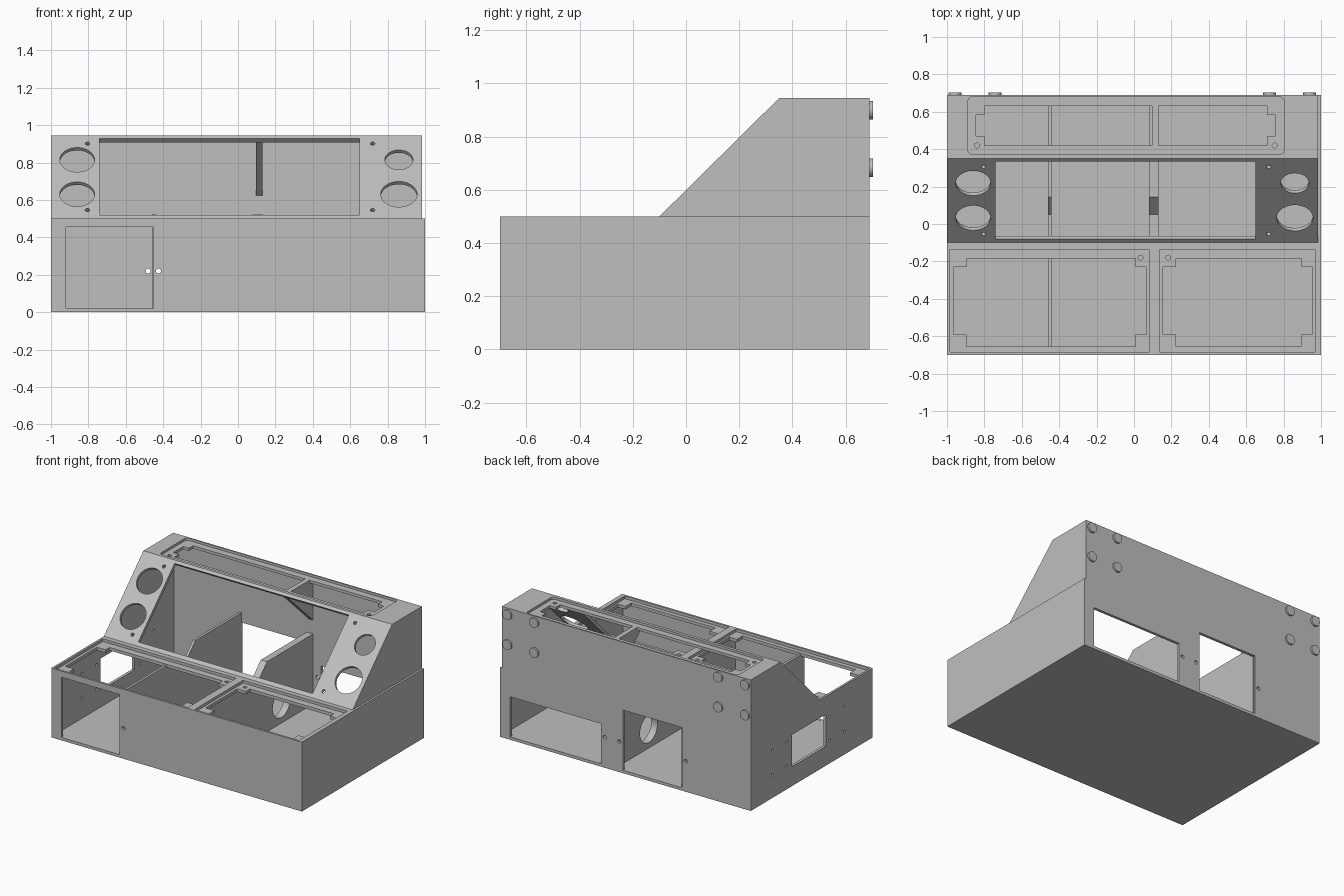
import bpy, bmesh, math
from mathutils import Vector, Matrix

old = bpy.data.objects.get("Cube")
if old:
    bpy.data.objects.remove(old)

grey = bpy.data.materials.new("plain grey")
grey.use_nodes = True
colour = (0.52, 0.52, 0.52, 1)
grey.diffuse_color = colour
grey.node_tree.nodes["Principled BSDF"].inputs["Base Color"].default_value = colour


def finish(bm, name):
    bmesh.ops.recalc_face_normals(bm, faces=bm.faces)
    mesh = bpy.data.meshes.new(name)
    bm.to_mesh(mesh)
    bm.free()
    mesh.materials.append(grey)
    ob = bpy.data.objects.new(name, mesh)
    bpy.context.collection.objects.link(ob)
    return ob


def box(x, y, z, name="cutter", tilt=0, round_by=0):
    """Box from (min, max) ranges, optionally tilted about x through its centre."""
    bm = bmesh.new()
    bmesh.ops.create_cube(bm, size=1)
    size = Matrix.Diagonal([r[1] - r[0] for r in (x, y, z)] + [1])
    mid = Matrix.Translation([(r[0] + r[1]) / 2 for r in (x, y, z)])
    bm.transform(mid @ Matrix.Rotation(tilt, 4, 'X') @ size)
    if round_by:
        upright = [e for e in bm.edges if abs(e.verts[0].co.z - e.verts[1].co.z) > 0.001]
        bmesh.ops.bevel(bm, geom=upright, offset=round_by, segments=6, profile=0.5, affect='EDGES')
    return finish(bm, name)


def rod(centre, direction, radius, length, name="cutter"):
    bm = bmesh.new()
    bmesh.ops.create_cone(bm, cap_ends=True, segments=40, radius1=radius, radius2=radius, depth=length)
    turn = Vector(direction).to_track_quat('Z', 'Y').to_matrix().to_4x4()
    bm.transform(Matrix.Translation(centre) @ turn)
    return finish(bm, name)


def prism(profile, x0, x1, name="cutter"):
    """Side profile of (y, z) points extruded across x."""
    bm = bmesh.new()
    face = bm.faces.new([bm.verts.new((x0, y, z)) for y, z in profile])
    new = bmesh.ops.extrude_face_region(bm, geom=[face])["geom"]
    bmesh.ops.translate(bm, vec=(x1 - x0, 0, 0), verts=[v for v in new if isinstance(v, bmesh.types.BMVert)])
    return finish(bm, name)


def cut(ob, *cutters):
    for c in cutters:
        mod = ob.modifiers.new("cut", 'BOOLEAN')
        mod.operation, mod.solver, mod.object = 'DIFFERENCE', 'EXACT', c
        bpy.context.view_layer.objects.active = ob
        bpy.ops.object.modifier_apply(modifier=mod.name)
        bpy.data.objects.remove(c)


X, Y, Z = (1, 0, 0), (0, 1, 0), (0, 0, 1)
SLOPE = (0, -1, 1)
parts = []

# Lower case: hollow tray, open beneath the console
lower = box((-1, 1), (-0.7, 0.69), (0, 0.5), "lower_case")
cut(lower,
    box((-0.98, 0.98), (-0.68, 0.67), (0.02, 0.458)),
    box((-0.98, 0.965), (-0.07, 0.67), (0.4, 0.6)))

# Two lid recesses with corner tabs and screw holes
for x0, x1 in ((-0.985, 0.08), (0.135, 0.968)):
    cut(lower,
        box((x0, x1), (-0.685, -0.135), (0.48, 0.6)),
        box((x0 + 0.02, x1 - 0.013), (-0.59, -0.23), (0.4, 0.6)),
        box((x0 + 0.09, x1 - 0.073), (-0.655, -0.185), (0.4, 0.6)))
    for x in (x0 + 0.048, x1 - 0.045):
        for y in (-0.18, -0.632):
            cut(lower, rod((x, y, 0.48), Z, 0.013, 0.2))

# Rectangular ports in the front and back, each with a screw hole either side
for x0, x1, top, y in ((-0.92, -0.455, 0.455, -0.69), (-0.45, 0.02, 0.455, 0.68), (0.195, 0.92, 0.31, 0.68)):
    cut(lower, box((x0, x1), (y - 0.05, y + 0.05), (0.021, top)))
    for x in (x0 - 0.03, x1 + 0.03):
        cut(lower, rod((x, y, 0.22), Y, 0.013, 0.1))

# Round back port and right side window with its screw holes
cut(lower,
    rod((-0.73, 0.68, 0.25), Y, 0.078, 0.1),
    box((-1.05, -0.95), (-0.165, 0.22), (0.14, 0.37)))
for y in (-0.38, -0.21, 0.28, 0.44):
    for z in (0.165, 0.34):
        cut(lower, rod((-0.99, y, z), X, 0.01, 0.1))
parts.append(lower)

# Sloped upper console
upper = prism([(-0.1, 0.5), (0.35, 0.945), (0.69, 0.945), (0.69, 0.5)], -1, 0.985, "upper_console")
cut(upper,
    prism([(-0.17, 0.4), (0.343, 0.908), (0.67, 0.908), (0.67, 0.4)], -0.98, 0.965),
    box((-0.74, 0.65), (-0.158, 0.423), (0.67, 0.77), tilt=math.radians(45)))


def on_slope(x, z):
    return (x, z - 0.597, z)


# Gauge holes and screw holes in the slope
for x, z, r in ((-0.86, 0.815, 0.093), (-0.86, 0.63, 0.093), (0.86, 0.815, 0.075), (0.86, 0.63, 0.097)):
    cut(upper, rod(on_slope(x, z), SLOPE, r, 0.12))
for x in (-0.805, 0.72):
    for z in (0.545, 0.902):
        cut(upper, rod(on_slope(x, z), SLOPE, 0.012, 0.12))

# Rounded top lid recess, two openings split by a bar, end slots and screw holes
cut(upper,
    box((-0.888, 0.802), (0.372, 0.68), (0.928, 1), round_by=0.025),
    box((-0.8, 0.095), (0.42, 0.63), (0.85, 1)),
    box((0.13, 0.71), (0.42, 0.63), (0.85, 1)),
    box((-0.845, -0.7), (0.47, 0.582), (0.85, 1)),
    box((0.6, 0.757), (0.47, 0.582), (0.85, 1)))
for x in (-0.84, 0.752):
    for y in (0.42, 0.63):
        cut(upper, rod((x, y, 0.92), Z, 0.013, 0.1))

# Round back ports, each with four screw bosses
for cx in (-0.85, 0.832):
    cut(upper, rod((cx, 0.68, 0.79), Y, 0.09, 0.1))
    for dx in (-0.107, 0.107):
        for z in (0.683, 0.9):
            at = (cx + dx, 0.69, z)
            cut(upper, rod(at, Y, 0.014, 0.1))
            boss = rod((at[0], 0.695, z), Y, 0.035, 0.016, "screw_boss")
            cut(boss, rod(at, Y, 0.014, 0.1))
            parts.append(boss)
parts.append(upper)

# Inner partitions with a stepped top; the thicker one has a cable hole
wall = [(-0.69, 0.01), (0.68, 0.01), (0.68, 0.525), (0.145, 0.525), (0.05, 0.43),
        (-0.08, 0.43), (-0.08, 0.47), (-0.69, 0.47)]
thin = prism(wall, -0.46, -0.442, "thin_partition")
thick = prism(wall, 0.08, 0.13, "thick_partition")
cut(thick, rod((0.1, 0.31, 0.16), X, 0.1, 0.3))

# Triangular brace under the top bar
brace = prism([(0.36, 0.915), (0.68, 0.915), (0.68, 0.615)], 0.095, 0.13, "top_brace")
parts += [thin, thick, brace]

# Smooth round surfaces, keep hard edges
bpy.ops.object.select_all(action='DESELECT')
for ob in parts:
    ob.select_set(True)
bpy.context.view_layer.objects.active = lower
bpy.ops.object.shade_smooth_by_angle(angle=math.radians(30))
